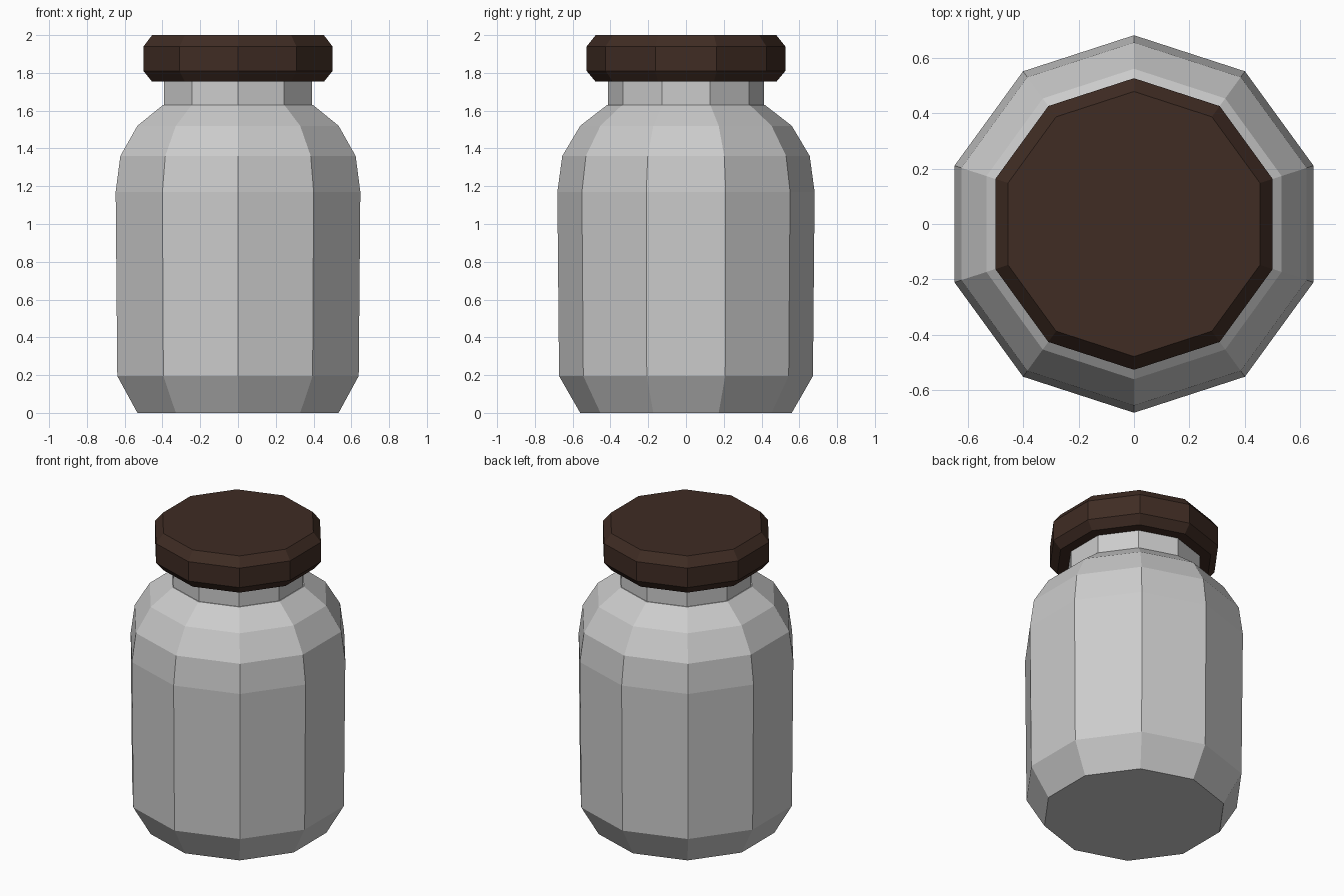
import bpy, bmesh, math

if "Cube" in bpy.data.objects:
    bpy.data.objects.remove(bpy.data.objects["Cube"])

SIDES = 10


def turned(name, profile, color=None):
    """Closed ten-sided solid from (radius, z) rings, capped at both ends."""
    bm = bmesh.new()
    rings = []
    for r, z in profile:
        angles = [math.pi / 2 + 2 * math.pi * i / SIDES for i in range(SIDES)]
        rings.append([bm.verts.new((r * math.cos(a), r * math.sin(a), z)) for a in angles])
    for low, high in zip(rings, rings[1:]):
        for i in range(SIDES):
            j = (i + 1) % SIDES
            bm.faces.new((low[i], low[j], high[j], high[i]))
    bm.faces.new(rings[0][::-1])
    bm.faces.new(rings[-1])
    bmesh.ops.recalc_face_normals(bm, faces=bm.faces)
    mesh = bpy.data.meshes.new(name)
    bm.to_mesh(mesh)
    bm.free()
    obj = bpy.data.objects.new(name, mesh)
    bpy.context.collection.objects.link(obj)
    if color:
        mat = bpy.data.materials.new(name + "_colour")
        mat.diffuse_color = color
        mat.use_nodes = True
        mat.node_tree.nodes["Principled BSDF"].inputs["Base Color"].default_value = mat.diffuse_color
        mesh.materials.append(mat)
    return obj


# Jar: chamfered base, tall wall, stepped shoulder, straight neck
turned("jar_body", [(0.56, 0), (0.672, 0.195), (0.681, 1.17), (0.655, 1.36),
                    (0.56, 1.52), (0.418, 1.63), (0.413, 1.63), (0.413, 1.78)])

# Lid: flat brown cap bevelled on both rims
turned("lid", [(0.48, 1.755), (0.526, 1.81), (0.526, 1.94), (0.478, 2.0)],
       (0.05, 0.025, 0.017, 1))
